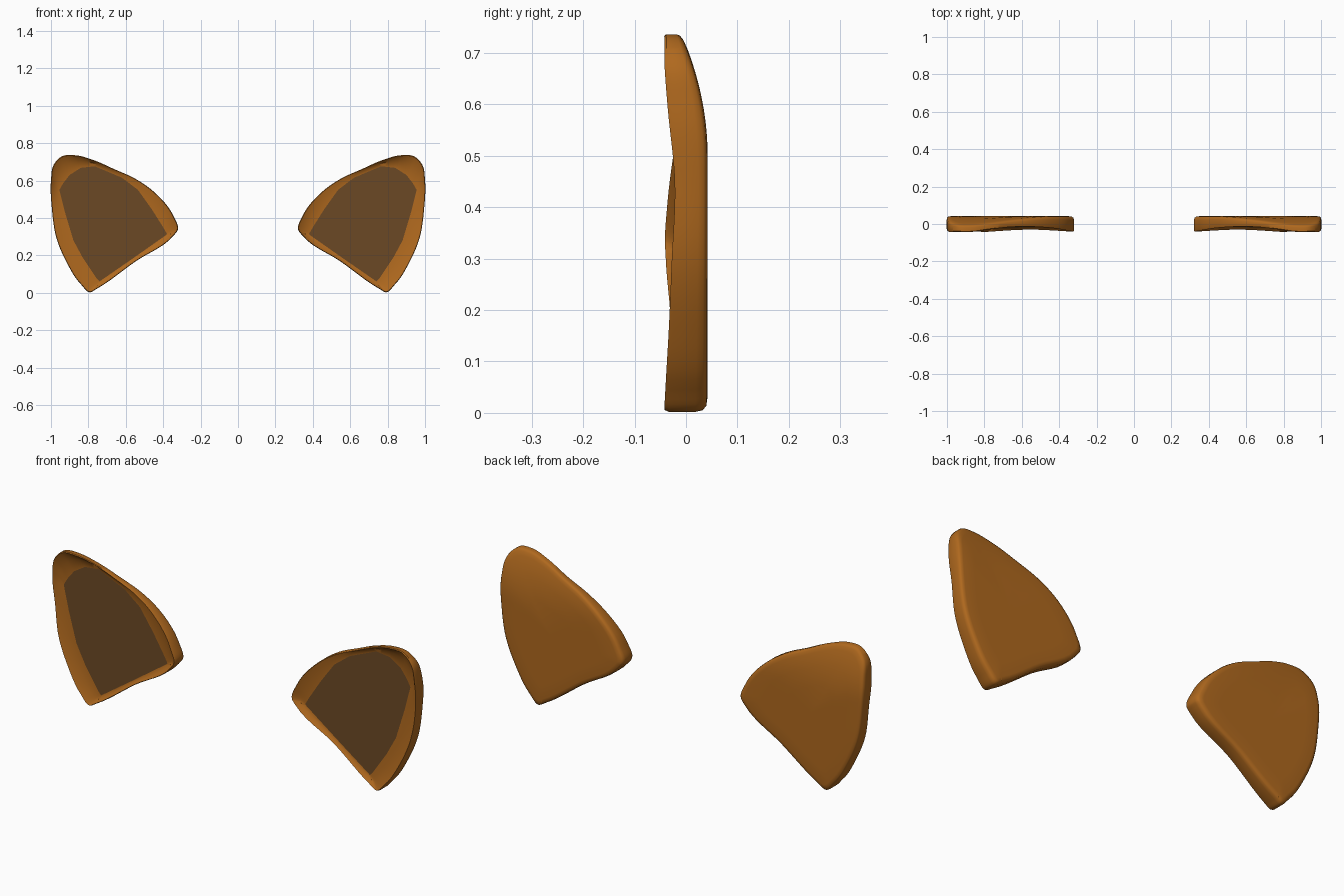
import bpy, bmesh, math
from mathutils import Vector

if "Cube" in bpy.data.objects:
    bpy.data.objects.remove(bpy.data.objects["Cube"])

# Paired profile: outer x, outer z, front rim y, panel x, panel z
PROFILE = [
    (.79, .002, -.042, .74, .06), (.76, .018, -.040, .735, .064),
    (.55, .166, -.030, .56, .185), (.34, .31, -.040, .385, .308),
    (.322, .335, -.041, .38, .315), (.345, .41, -.036, .40, .35),
    (.45, .54, -.020, .46, .445), (.55, .61, -.014, .535, .55),
    (.66, .66, -.016, .62, .615), (.78, .712, -.030, .765, .676),
    (.87, .735, -.042, .84, .668), (.94, .73, -.042, .90, .63),
    (.985, .685, -.042, .935, .585), (1.0, .60, -.036, .955, .55),
    (.995, .45, -.022, .925, .43), (.97, .29, -.028, .88, .28),
    (.92, .17, -.033, .83, .187), (.84, .045, -.040, .755, .075)]
STEPS = 6
CENTER = Vector((.72, .38))


def material(name, color):
    m = bpy.data.materials.new(name)
    m.diffuse_color = (*color, 1)
    m.use_nodes = True
    m.node_tree.nodes["Principled BSDF"].inputs["Base Color"].default_value = m.diffuse_color
    return m


def sample():
    """Closed chord-length spline through the profile; the panel part stays linear."""
    pts = [Vector(p) for p in PROFILE]
    n = len(pts)
    chord = [math.dist(pts[i][:2], pts[(i + 1) % n][:2]) for i in range(n)]
    tan = []
    for i in range(n):
        a, b = chord[i - 1], chord[i]
        da, db = (pts[i] - pts[i - 1]) / a, (pts[(i + 1) % n] - pts[i]) / b
        tan.append((da * b + db * a) / (a + b))
    out = []
    for i in range(n):
        p, q, h = pts[i], pts[(i + 1) % n], chord[i]
        for s in range(STEPS):
            t = s / STEPS
            v = (p * (2*t**3 - 3*t**2 + 1) + tan[i] * h * (t**3 - 2*t**2 + t)
                 + q * (3*t**2 - 2*t**3) + tan[(i + 1) % n] * h * (t**3 - t**2))
            lin = p.lerp(q, t)
            out.append((v[0], max(v[1], 0), v[2], lin[3], lin[4]))
    return out


def back_y(z):
    return .042 - .05 * (max(0, z - .5) / .235) ** 2


def panel_y(z):
    return -.021 + .025 * z


def build(name, rings, mat, cap_start, side):
    bm = bmesh.new()
    loops = [[bm.verts.new((side * x, y, z)) for x, y, z in r] for r in rings]
    n = len(loops[0])
    for a, b in zip(loops, loops[1:]):
        for i in range(n):
            j = (i + 1) % n
            bm.faces.new((a[i], a[j], b[j], b[i]))
    if cap_start:
        c = bm.verts.new((side * CENTER.x, rings[0][0][1] if len(rings) == 1
                          else back_y(CENTER.y), CENTER.y))
        if len(rings) == 1:
            c.co.y = panel_y(CENTER.y)
        for i in range(n):
            bm.faces.new((c, loops[0][(i + 1) % n], loops[0][i]))
    bmesh.ops.recalc_face_normals(bm, faces=bm.faces)
    # open shells: make sure the panel side faces the front
    if len(rings) == 1 and sum(f.normal.y for f in bm.faces) > 0:
        bmesh.ops.reverse_faces(bm, faces=bm.faces)
    me = bpy.data.meshes.new(name)
    bm.to_mesh(me)
    bm.free()
    me.materials.append(mat)
    ob = bpy.data.objects.new(name, me)
    bpy.context.collection.objects.link(ob)
    bpy.context.view_layer.objects.active = ob
    ob.select_set(True)
    bpy.ops.object.shade_smooth_by_angle(angle=math.radians(40))
    ob.select_set(False)


S = sample()


def ring(k, f):
    """Outline pulled in by k, at depth fraction f from rim (0) to back (1)."""
    r = []
    for x, z, yf, _, _ in S:
        p = Vector((x, z)).lerp(CENTER, k)
        r.append((p.x, yf + (back_y(p.y) - yf) * f, p.y))
    return r


# Back, rounded edge, rim and bowl of the ear shell
panel = [(px, panel_y(pz), pz) for _, _, _, px, pz in S]
rim = ring(.01, 0)
bowl = [tuple(Vector(a).lerp(Vector(b), .5) + Vector((0, .35 * (b[1] - a[1]), 0)))
        for a, b in zip(rim, panel)]
shell = [ring(.6, 1), ring(.3, 1), ring(.08, 1), ring(.03, .97), ring(.008, .88),
         ring(0, .72), ring(0, .1), rim, bowl, panel]

fur = material("orange_fur", (.43, .14, .013))
dark = material("dark_inner", (.145, .065, .018))
for side, label in ((1, "right"), (-1, "left")):
    build(label + "_ear_shell", shell, fur, True, side)
    build(label + "_ear_inner_panel", [panel], dark, True, side)
